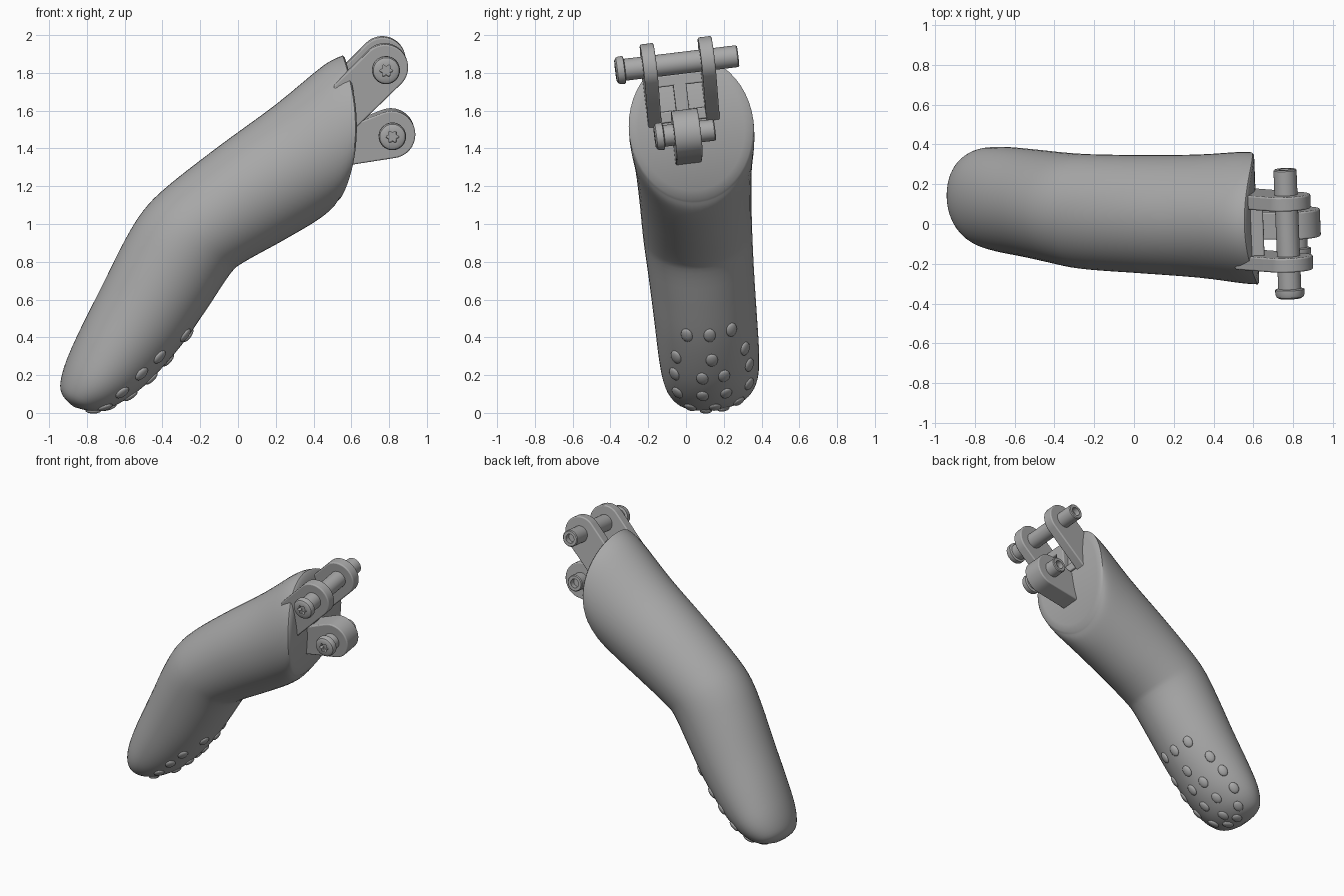
import bpy, bmesh, math
from mathutils import Vector

if "Cube" in bpy.data.objects:
    bpy.data.objects.remove(bpy.data.objects["Cube"])

grey = bpy.data.materials.new("plain grey")
grey.use_nodes = True
grey.diffuse_color = (0.4, 0.4, 0.4, 1)
grey.node_tree.nodes["Principled BSDF"].inputs["Base Color"].default_value = (0.4, 0.4, 0.4, 1)

WIDE = Vector((-0.04, 0.99, 0.12))      # sideways axis of the slightly leaning finger


def place(x, t, z):
    """Point on the finger's middle plane at x, z, moved sideways by t."""
    return Vector((x, 0.185 + 0.04 * x - 0.12 * z, z)) + t * WIDE


def finish(name, bm, bevel=0, angle=40):
    bmesh.ops.recalc_face_normals(bm, faces=bm.faces)
    mesh = bpy.data.meshes.new(name)
    bm.to_mesh(mesh)
    bm.free()
    mesh.materials.append(grey)
    ob = bpy.data.objects.new(name, mesh)
    bpy.context.collection.objects.link(ob)
    if bevel:
        mod = ob.modifiers.new("rounded edges", "BEVEL")
        mod.width, mod.segments, mod.limit_method = bevel, 3, "ANGLE"
        mod.angle_limit = math.radians(40)
    bpy.ops.object.select_all(action="DESELECT")
    ob.select_set(True)
    bpy.context.view_layer.objects.active = ob
    bpy.ops.object.shade_smooth_by_angle(angle=math.radians(angle))
    return ob


def loft(bm, rings):
    """Skin a list of point rings and close both ends."""
    loops = [[bm.verts.new(p) for p in ring] for ring in rings]
    n = len(loops[0])
    for a, b in zip(loops, loops[1:]):
        for i in range(n):
            j = (i + 1) % n
            bm.faces.new((a[i], a[j], b[j], b[i]))
    bm.faces.new(loops[0])
    bm.faces.new(loops[-1])


# Finger sections: outer x, z, inner x, z, half width, end bulge
SECTIONS = [Vector(s) for s in (
    (-.90, .06, -.86, .03, .05, 0), (-.932, .10, -.78, .015, .145, 0),
    (-.94, .16, -.70, .025, .205, 0), (-.91, .27, -.60, .07, .248, 0),
    (-.84, .43, -.47, .17, .266, 0), (-.72, .67, -.30, .36, .273, 0),
    (-.60, .91, -.16, .56, .280, 0), (-.50, 1.07, -.04, .74, .288, 0),
    (-.37, 1.20, .03, .80, .292, 0), (-.10, 1.41, .22, .905, .298, 0),
    (.20, 1.63, .40, 1.01, .310, .03), (.45, 1.835, .485, 1.075, .330, .07),
    (.555, 1.89, .52, 1.12, .332, .07))]
LAST = len(SECTIONS) - 1


def section(u):
    """Smoothly interpolated section at position u along the finger."""
    i = min(int(u), LAST - 1)
    f = u - i
    a, b, c, d = (SECTIONS[max(0, min(LAST, i + k))] for k in (-1, 0, 1, 2))
    return b + 0.5 * f * ((c - a) + f * ((2 * a - 5 * b + 4 * c - d) + f * (3 * (b - c) + d - a)))


def surface(u, angle, scale=1):
    ox, oz, ix, iz, w, bulge = section(u)
    c, s = math.cos(angle) * scale, math.sin(angle) * scale
    x = (ox + ix) / 2 + (ix - ox) / 2 * c + bulge * (1 - c * c)
    z = (oz + iz) / 2 + (iz - oz) / 2 * c
    return place(x, s * w, z)


# Finger body with a curved end face
SIDES, STEPS = 48, 4
turns = [2 * math.pi * i / SIDES for i in range(SIDES)]
rings = [[surface(k / STEPS, a) for a in turns] for k in range(LAST * STEPS + 1)]
rings += [[surface(LAST, a, s) + Vector((0.008, 0, 0)) for a in turns]
          for s in (0.97, 0.85, 0.7, 0.5, 0.3, 0.1)]
bm = bmesh.new()
loft(bm, rings)
finish("finger_body", bm)

# Oval grip bumps on the inner side of the fingertip
bm = bmesh.new()
for u, angles in ((5.25, (0, .45)), (4.6, (0, .75)), (4.1, (.22, .85)),
                  (3.3, (.25, .85)), (2.2, (0, .65)), (1.2, (.3,))):
    for angle in sorted({sign * a for a in angles for sign in (-1, 1)}):
        p = surface(u, angle)
        along = (surface(u + .05, angle) - surface(u - .05, angle)).normalized()
        across = surface(u, angle + .05) - surface(u, angle - .05)
        normal = along.cross(across).normalized()
        side = normal.cross(along)
        ball = bmesh.ops.create_uvsphere(bm, u_segments=16, v_segments=10, radius=1)
        for v in ball["verts"]:
            v.co = p + .042 * v.co.x * along + .032 * v.co.y * side + .015 * v.co.z * normal
finish("grip_bumps", bm)


def lug(name, base, centre, radius, t, half):
    """Flat plate running from base points to a round eye."""
    outline = list(base) + [(centre[0] + radius * math.cos(a), centre[1] + radius * math.sin(a))
                            for a in turns]
    bm = bmesh.new()
    for x, z in outline:
        for side in (-half, half):
            bm.verts.new(place(x, t + side, z))
    hull = bmesh.ops.convex_hull(bm, input=bm.verts)
    spare = {g for g in hull["geom_interior"] if isinstance(g, bmesh.types.BMVert)}
    bmesh.ops.delete(bm, geom=list(spare), context="VERTS")
    bmesh.ops.dissolve_limit(bm, angle_limit=0.01, verts=bm.verts, edges=bm.edges)
    return finish(name, bm, 0.008)


def pin(name, x, z, start, end, r):
    """Headed pin with a star socket in the head and a round hole in the tail."""
    head = r * 1.27
    profile = ((r * .5, start + .03, 1), (r * .5, start, 1), (r * .95, start, 0),
               (head * .93, start + .008, 0), (head, start + .02, 0), (head, start + .045, 0),
               (r, start + .05, 0), (r, end - .006, 0), (r * .9, end, 0),
               (r * .55, end, 0), (r * .55, end - .04, 0))
    centre = place(x, 0, z)
    up = Vector((0, -.12, .99)).normalized()
    out = up.cross(WIDE).normalized()
    bm = bmesh.new()
    loft(bm, [[centre + t * WIDE + rad * (1 + .2 * star * math.cos(6 * a))
               * (math.cos(a) * out + math.sin(a) * up) for a in turns]
              for rad, t, star in profile])
    finish(name, bm, angle=35)


# Upper fork arms, lower lug and their pins
MID = -0.035
UPPER, LOWER = (.77, 1.855), (.81, 1.485)
for name, side in (("fork_arm_right", -1), ("fork_arm_left", 1)):
    lug(name, ((.5, 1.47), (.6, 1.52), (.56, 1.77), (.5, 1.76)), UPPER, .122,
        MID + side * .155, .036)
lug("lower_lug", ((.5, 1.31), (.5, 1.49), (.62, 1.545)), LOWER, .125, MID, .07)
pin("upper_pin", *UPPER, MID - .335, MID + .32, .058)
pin("lower_pin", *LOWER, MID - .172, MID + .15, .057)

# Bridge between the arms and a thin rib down to the lug
for name, xs, zs, half in (("fork_bridge", (.5, .65), (1.74, 1.80), .13),
                           ("centre_rib", (.5, .65), (1.5, 1.76), .035),
                           ("fork_root", (.5, .635), (1.55, 1.61), .13)):
    bm = bmesh.new()
    box = bmesh.ops.create_cube(bm, size=2)
    for v in box["verts"]:
        v.co = place(xs[v.co.x > 0], MID + v.co.y * half, zs[v.co.z > 0])
    finish(name, bm, 0.008)
